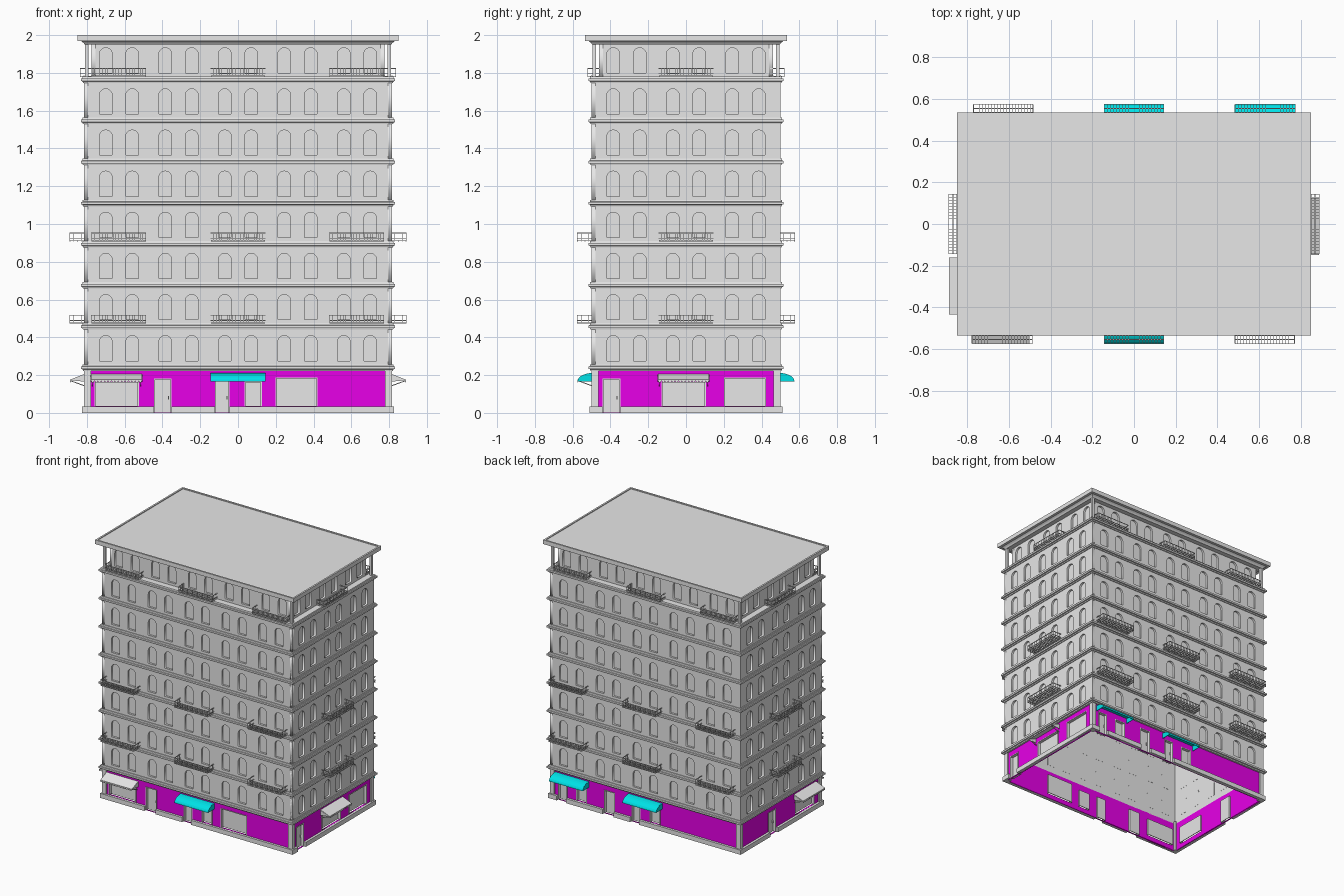
import bpy, bmesh
from math import sin, cos, pi, radians
from mathutils import Matrix, Vector

cube = bpy.data.objects.get("Cube")
if cube:
    bpy.data.objects.remove(cube, do_unlink=True)


def material(name, rgb):
    m = bpy.data.materials.new(name)
    m.use_nodes = True
    m.diffuse_color = (*rgb, 1)
    bsdf = next(n for n in m.node_tree.nodes if n.type == 'BSDF_PRINCIPLED')
    bsdf.inputs["Base Color"].default_value = (*rgb, 1)
    return m


GREY = material("stone_grey", (0.8, 0.8, 0.8))
MAGENTA = material("magenta_paint", (1, 0, 1))
CYAN = material("cyan_cloth", (0, 0.95, 1))

HX, HY = 0.815, 0.5            # half size of the main body
BASE, STEP, FLOORS = 0.239, 0.2177, 8
SIDES = ["front", "right", "back", "left"]
turn = [Matrix.Rotation(radians(90 * k), 4, 'Z') for k in range(4)]


def add(name, mesh, matrix=Matrix()):
    ob = bpy.data.objects.new(name, mesh)
    bpy.context.collection.objects.link(ob)
    ob.matrix_world = matrix
    return ob


def finish(bm, name, mat):
    bmesh.ops.recalc_face_normals(bm, faces=bm.faces)
    mesh = bpy.data.meshes.new(name)
    bm.to_mesh(mesh)
    bm.free()
    mesh.materials.append(mat)
    return mesh


def boxes(name, spans, mat):
    """Mesh of boxes, each given as (x0, x1, y0, y1, z0, z1)."""
    bm = bmesh.new()
    for x0, x1, y0, y1, z0, z1 in spans:
        place = Matrix.Translation(((x0 + x1) / 2, (y0 + y1) / 2, (z0 + z1) / 2))
        bmesh.ops.create_cube(bm, size=1, matrix=place @ Matrix.Diagonal((x1 - x0, y1 - y0, z1 - z0, 1)))
    return finish(bm, name, mat)


def prisms(name, parts, mat):
    """Mesh of (profile in y-z, x0, x1) extrusions."""
    bm = bmesh.new()
    for profile, x0, x1 in parts:
        f = bm.faces.new([bm.verts.new((x0, y, z)) for y, z in profile])
        out = bmesh.ops.extrude_face_region(bm, geom=[f])["geom"]
        bmesh.ops.translate(bm, vec=(x1 - x0, 0, 0), verts=[v for v in out if isinstance(v, bmesh.types.BMVert)])
    return finish(bm, name, mat)


def ring(name, profile, mat):
    """Closed moulding of (outward offset, z) points swept round the body."""
    bm = bmesh.new()
    loops = [[bm.verts.new((sx * (HX + o), sy * (HY + o), z)) for sx, sy in ((-1, -1), (1, -1), (1, 1), (-1, 1))]
             for o, z in profile]
    for a, b in zip(loops, loops[1:] + loops[:1]):
        for i in range(4):
            j = (i + 1) % 4
            bm.faces.new((a[i], a[j], b[j], b[i]))
    return finish(bm, name, mat)


def slab(name, outlines, thick, mat):
    """Flat filled outlines (inner ones become holes), upright in x-z."""
    cu = bpy.data.curves.new(name, 'CURVE')
    cu.dimensions, cu.fill_mode, cu.extrude = '2D', 'BOTH', thick / 2
    for pts in outlines:
        s = cu.splines.new('POLY')
        s.points.add(len(pts) - 1)
        for p, (x, z) in zip(s.points, pts):
            p.co = (x, z, 0, 1)
        s.use_cyclic_u = True
    ob = add(name, cu)
    bpy.context.view_layer.update()
    mesh = bpy.data.meshes.new_from_object(ob.evaluated_get(bpy.context.evaluated_depsgraph_get()))
    bpy.data.objects.remove(ob)
    mesh.name = name
    mesh.transform(Matrix.Rotation(pi / 2, 4, 'X'))
    mesh.materials.clear()
    mesh.materials.append(mat)
    return mesh


def rect(x0, x1, z0, z1):
    return [(x0, z0), (x1, z0), (x1, z1), (x0, z1)]


def arch(x, z0=0.037, z1=0.17, r=0.034):
    top = [(x + r * cos(a * pi / 10), z1 - r + r * sin(a * pi / 10)) for a in range(11)]
    return [(x - r, z0), (x + r, z0)] + top


# Upper floors: pierced walls with set-back arched panes
for kind, half, bays, sides in (("long", HX, 5, (0, 2)), ("short", HY, 3, (1, 3))):
    arches = [arch((b - (bays - 1) / 2) * 0.315 + s) for b in range(bays) for s in (-0.07, 0.07)]
    wall = slab(kind + "_wall", [rect(-half, half, 0, STEP)] + arches, 0.02, GREY)
    top = slab(kind + "_top_wall", [rect(-half + 0.04, half - 0.04, 0, 0.195)] + arches, 0.02, GREY)
    panes = slab(kind + "_window_panes", arches, 0.006, GREY)
    for k in sides:
        for f in range(FLOORS):
            last = f == FLOORS - 1
            d = (HY if k % 2 == 0 else HX) - (0.04 if last else 0)
            for mesh, y in ((top if last else wall, -d + 0.01), (panes, -d + 0.018)):
                add(f"{SIDES[k]}_{mesh.name}_{f + 1}", mesh, turn[k] @ Matrix.Translation((0, y, BASE + f * STEP)))

# Cornice between floors
for f in range(FLOORS):
    z = BASE + f * STEP
    inner = -0.075 if f == FLOORS - 1 else -0.02
    add(f"cornice_{f + 1}", ring("cornice", [
        (inner, z - 0.016), (0.006, z - 0.016), (0.008, z - 0.008), (0.017, z - 0.006), (0.017, z + 0.007),
        (0.009, z + 0.008), (0.007, z + 0.018), (inner, z + 0.018)], GREY))

# Roof with raised rim and stepped moulding
add("roof_slab", boxes("roof_slab", [(-0.845, 0.845, -0.53, 0.53, 1.968, 1.994)], GREY))
add("roof_rim", ring("roof_rim", [(0.022, 1.968), (0.035, 1.968), (0.035, 2), (0.022, 2)], GREY))
add("roof_moulding", ring("roof_moulding", [
    (-0.06, 1.95), (-0.004, 1.95), (0.004, 1.96), (0.015, 1.968), (-0.06, 1.968)], GREY))

# Corner posts: ground piers and slim top columns
corners = [(sx, sy) for sx in (-1, 1) for sy in (-1, 1)]


def posts(name, r, inset, z0, z1):
    add(name, boxes(name, [(sx * (HX - inset) - r, sx * (HX - inset) + r, sy * (HY - inset) - r,
                            sy * (HY - inset) + r, z0, z1) for sx, sy in corners], GREY))


posts("corner_piers", 0.018, 0.018, 0, BASE)
posts("top_columns", 0.010, 0.014, 1.77, 1.955)

# Balcony: grate floor and railing
W, DEEP, T = 0.143, 0.075, 0.002
bars = [(-W, W, y - T, y + T, 0.016, 0.022) for y in (-DEEP, -0.055, -0.035, -0.015)]
for h in (0.03, 0.058):
    bars.append((-W, W, -DEEP - T, -DEEP + T, h, h + 0.004))
    bars += [(s * W - T, s * W + T, -DEEP, 0, h, h + 0.004) for s in (-1, 1)]
for i in range(21):
    x = -W + i * W / 10
    bars.append((x - T / 2, x + T / 2, -DEEP, 0, 0.017, 0.021))
    bars.append((x - T / 2, x + T / 2, -DEEP - T / 2, -DEEP + T / 2, 0.016, 0.06))
bars += [(s * W - T / 2, s * W + T / 2, y - T / 2, y + T / 2, 0.016, 0.06)
         for s in (-1, 1) for y in (-0.055, -0.035, -0.015)]
balcony = boxes("balcony", bars, GREY)
for k in range(4):
    d = HY if k % 2 == 0 else HX
    for u in ((-0.632, 0, 0.628) if k % 2 == 0 else (0,)):
        for f, back in ((1, 0), (3, 0), (7, 0.055)):
            add(f"{SIDES[k]}_balcony", balcony, turn[k] @ Matrix.Translation((u, back - d, BASE + f * STEP)))

# Awnings: curved cloth hood and flat sloped canopy
def arc(depth, height):
    return [(-depth * sin(a * pi / 14), 0.167 + height * cos(a * pi / 14)) for a in range(8)]


hood = prisms("curved_awning", [(arc(0.078, 0.044) + arc(0.074, 0.04)[::-1], -W, W)] +
              [(arc(0.077, 0.043) + [(0, 0.167)], s * W - T, s * W + T) for s in (-1, 1)], CYAN)
A = 0.135
canopy_parts = [([(0, 0.207), (-0.078, 0.176), (-0.078, 0.17), (0, 0.2)], -A, A)]
canopy_parts += [([(0, 0.203), (-0.077, 0.173), (0, 0.165)], s * A - T, s * A + T) for s in (-1, 1)]
canopy_parts += [([(0, 0.146), (-0.076, 0.172), (-0.076, 0.168), (0, 0.14)], s * 0.128 - T, s * 0.128 + T) for s in (-1, 1)]
for i in range(15):
    x = -A + (i + 0.5) * A / 7.5
    canopy_parts.append(([(-0.078, 0.174), (-0.078, 0.162), (-0.076, 0.162), (-0.076, 0.174)], x - 0.007, x + 0.007))
canopy = prisms("sloped_awning", canopy_parts, GREY)

# Ground floor: (kind, position along the side)
LAYOUT = {
    0: [("canopy", -0.643), ("door", -0.398), ("hood", 0), ("gate", 0.31)],
    1: [("door", -0.395), ("canopy", -0.013), ("gate", 0.312)],
    2: [("hood", -0.628), ("door", -0.31), ("hood", 0)],
    3: [("door", -0.1), ("canopy", 0.297)],
}
DOOR, LOW = 0.002, 0.036
OPENINGS = {  # centre shift, half width, bottom, top
    "canopy": [(0, 0.118, LOW, 0.166)],
    "door": [(0, 0.047, DOOR, 0.182)],
    "hood": [(-0.083, 0.039, DOOR, 0.172), (0.08, 0.046, LOW, 0.166)],
    "gate": [(0, 0.112, LOW, 0.188)],
}
for k, items in LAYOUT.items():
    half, d = (HX, HY) if k % 2 == 0 else (HY, HX)
    holes, fittings, plinth, edge = [], [], [], -half - 0.01
    y = -d + 0.008
    for kind, u in items:
        for shift, w, z0, z1 in OPENINGS[kind]:
            x = u + shift
            holes.append(rect(x - w, x + w, z0, z1))
            # set-back panel with a slim surround
            fittings += [(x - w, x + w, y + 0.02, y + 0.026, z0, z1), (x - w, x + w, y - 0.003, y + 0.026, z1 - 0.005, z1)]
            fittings += [(x + s * (w - 0.003) - 0.003, x + s * (w - 0.003) + 0.003, y - 0.003, y + 0.026, z0, z1)
                         for s in (-1, 1)]
            if z0 == DOOR:
                fittings.append((x + w * 0.6, x + w * 0.7, y + 0.012, y + 0.02, 0.07, 0.09))
                plinth.append((edge, x - w, -d - 0.01, -d + 0.015, 0, 0.035))
                edge = x + w
        if kind in ("hood", "canopy"):
            add(f"{SIDES[k]}_awning", hood if kind == "hood" else canopy, turn[k] @ Matrix.Translation((u, -d + 0.004, 0)))
    plinth.append((edge, half + 0.01, -d - 0.01, -d + 0.015, 0, 0.035))
    name = SIDES[k]
    shop = slab(name + "_shop_wall", [rect(-half + 0.03, half - 0.03, 0, 0.226)] + holes, 0.012, MAGENTA)
    add(name + "_shop_wall", shop, turn[k] @ Matrix.Translation((0, y + 0.006, 0)))
    add(name + "_doors_and_windows", boxes("fittings", fittings, GREY), turn[k])
    add(name + "_plinth", boxes("plinth", plinth, GREY), turn[k])
